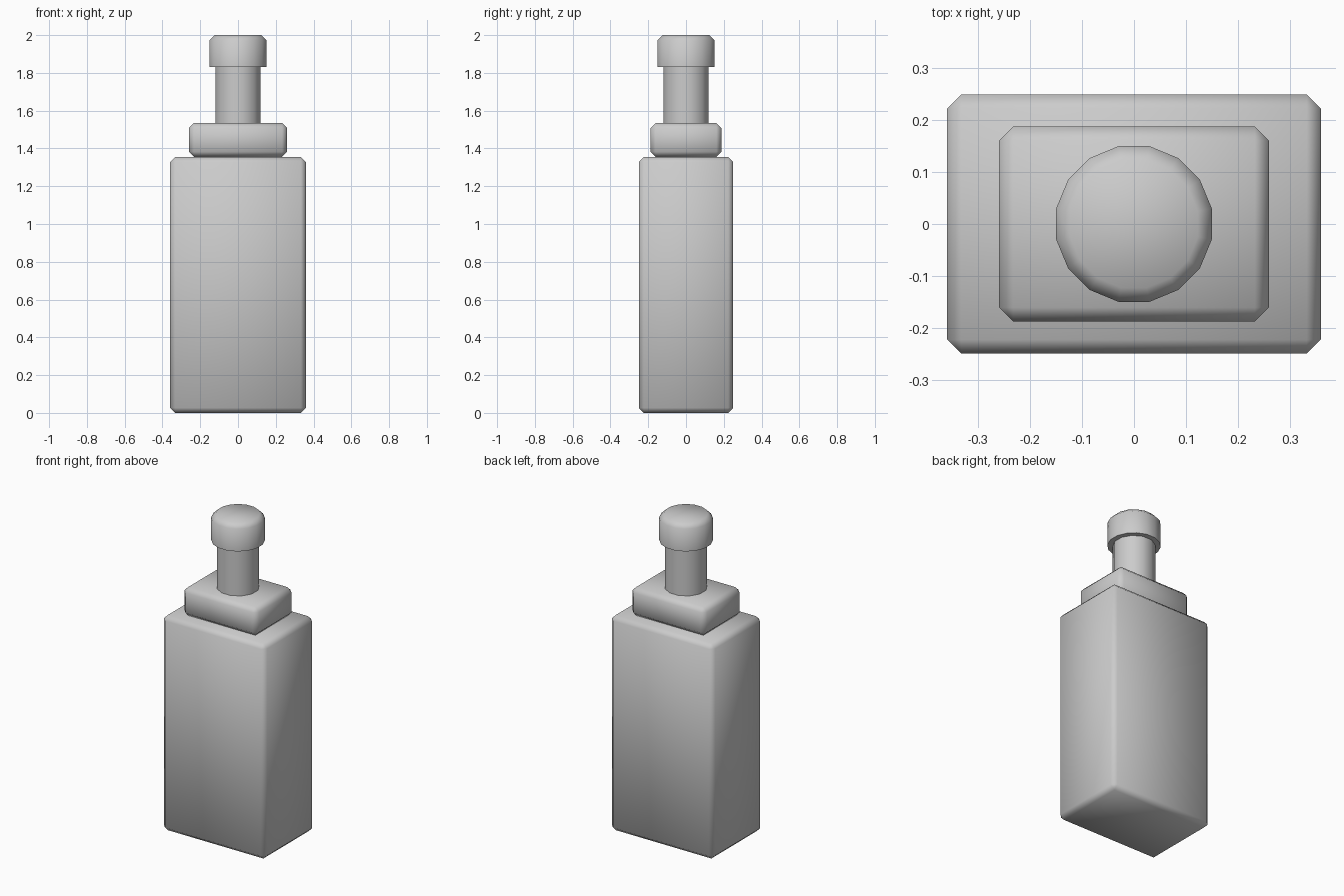
import bpy, bmesh, math
from mathutils import Matrix

default = bpy.data.objects.get("Cube")
if default:
    bpy.data.objects.remove(default, do_unlink=True)

grey = bpy.data.materials.new("light grey")
grey.use_nodes = True
grey.diffuse_color = (0.6, 0.6, 0.6, 1)
grey.node_tree.nodes["Principled BSDF"].inputs["Base Color"].default_value = (0.6, 0.6, 0.6, 1)

BEVEL = 0.027


def finish(name, bm, angle):
    bmesh.ops.recalc_face_normals(bm, faces=bm.faces)
    mesh = bpy.data.meshes.new(name)
    bm.to_mesh(mesh)
    bm.free()
    mesh.materials.append(grey)
    obj = bpy.data.objects.new(name, mesh)
    bpy.context.collection.objects.link(obj)
    bpy.ops.object.select_all(action='DESELECT')
    obj.select_set(True)
    bpy.context.view_layer.objects.active = obj
    bpy.ops.object.shade_smooth_by_angle(angle=math.radians(angle))
    return obj


def bevel(bm, edges):
    bmesh.ops.bevel(bm, geom=edges, offset=BEVEL, offset_type='OFFSET',
                    segments=1, profile=0.5, affect='EDGES')


def chamfered_box(name, width, depth, bottom, top):
    bm = bmesh.new()
    bmesh.ops.create_cube(bm, size=1)
    for v in bm.verts:
        v.co = (v.co.x * width, v.co.y * depth, bottom + (v.co.z + 0.5) * (top - bottom))
    bevel(bm, bm.edges[:])
    return finish(name, bm, 60)


def cylinder(name, sides, apothem, bottom, top, round_top=False):
    # Half-step turn puts a flat on each axis
    bm = bmesh.new()
    radius = apothem / math.cos(math.pi / sides)
    place = Matrix.Translation((0, 0, (bottom + top) / 2)) @ Matrix.Rotation(math.pi / sides, 4, 'Z')
    bmesh.ops.create_cone(bm, cap_ends=True, segments=sides, radius1=radius,
                          radius2=radius, depth=top - bottom, matrix=place)
    if round_top:
        bevel(bm, [e for e in bm.edges if all(v.co.z > top - 0.001 for v in e.verts)])
    return finish(name, bm, 60)


# Bottle body and shoulder
chamfered_box("bottle_body", 0.72, 0.50, 0, 1.355)
chamfered_box("bottle_shoulder", 0.52, 0.376, 1.355, 1.535)

# Neck and cap
cylinder("bottle_neck", 12, 0.118, 1.53, 1.84)
cylinder("bottle_cap", 16, 0.15, 1.83, 2.0, round_top=True)
